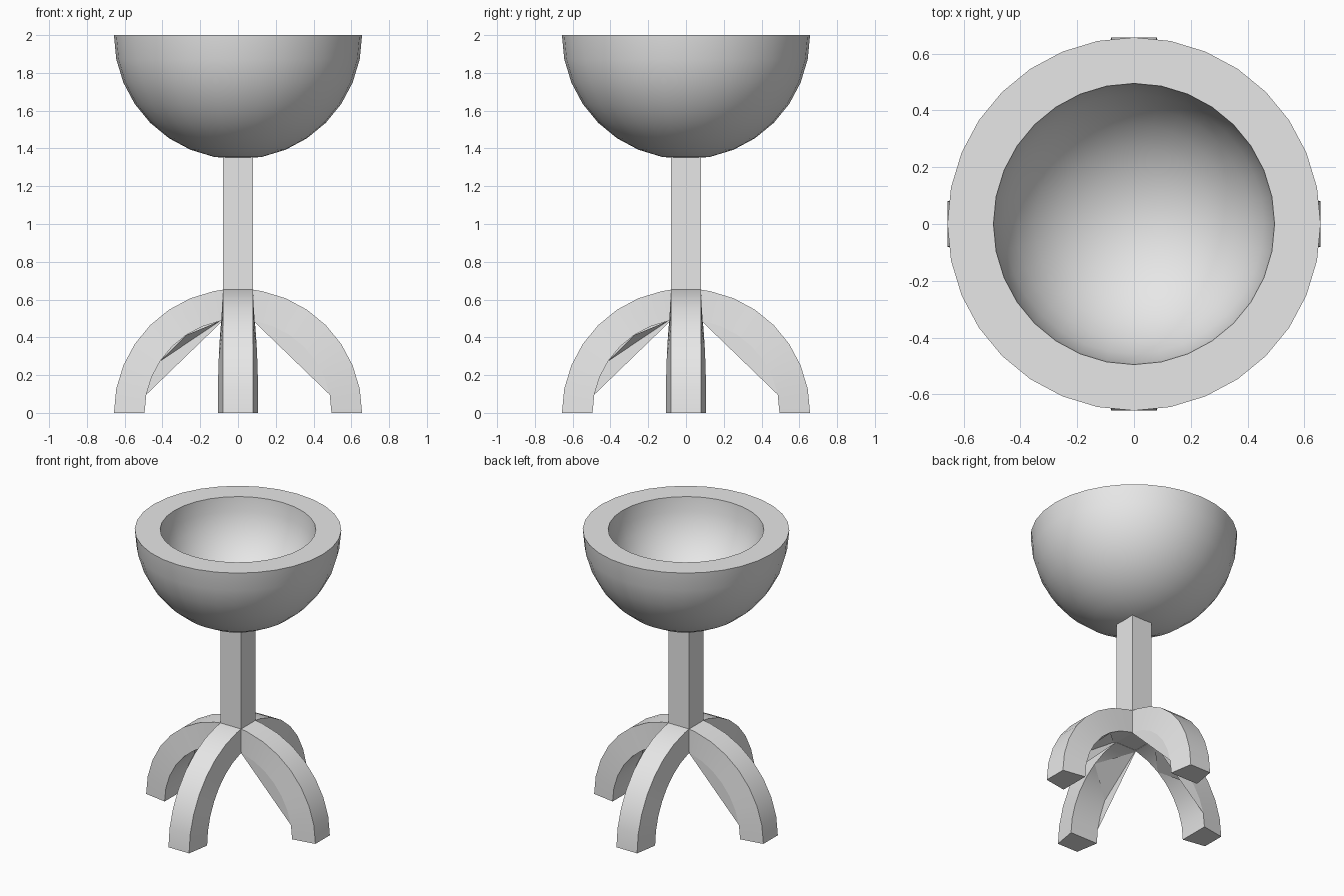
import bpy, bmesh
from math import sin, cos, pi, acos

cube = bpy.data.objects.get("Cube")
if cube:
    bpy.data.objects.remove(cube, do_unlink=True)

R_OUT, R_IN, HALF = 0.657, 0.495, 0.08
FLARE = 0.027   # extra half width of the inner leg edge at the foot
STEPS = 8

grey = bpy.data.materials.new("plain grey")
grey.use_nodes = True
colour = (0.8, 0.8, 0.8, 1)
grey.diffuse_color = colour
grey.node_tree.nodes["Principled BSDF"].inputs["Base Color"].default_value = colour


def add_object(name, bm, smooth=True, turn=0):
    mesh = bpy.data.meshes.new(name)
    bm.to_mesh(mesh)
    bm.free()
    mesh.materials.append(grey)
    ob = bpy.data.objects.new(name, mesh)
    ob.rotation_euler.z = turn
    bpy.context.collection.objects.link(ob)
    if smooth:
        bpy.ops.object.select_all(action='DESELECT')
        ob.select_set(True)
        bpy.context.view_layer.objects.active = ob
        bpy.ops.object.shade_smooth_by_angle(angle=pi / 6)
    return ob


# Bowl: thick half sphere, spun from its section
bm = bmesh.new()
quarter = [i * pi / 2 / STEPS for i in range(STEPS + 1)]
section = [(R_OUT * sin(a), 2 - R_OUT * cos(a)) for a in quarter]
section += [(R_IN * sin(a), 2 - R_IN * cos(a)) for a in reversed(quarter)]
verts = [bm.verts.new((x, 0, z)) for x, z in section]
edges = [bm.edges.new(pair) for pair in zip(verts, verts[1:])]
bmesh.ops.spin(bm, geom=verts + edges, cent=(0, 0, 0), axis=(0, 0, 1),
               angle=2 * pi, steps=32)
bmesh.ops.remove_doubles(bm, verts=bm.verts, dist=0.0005)
bmesh.ops.recalc_face_normals(bm, faces=bm.faces)
add_object("bowl", bm)

# Square stem, down through the crossing of the legs
bm = bmesh.new()
bmesh.ops.create_cube(bm, size=1)
bottom, top = 0.49, 1.36
for v in bm.verts:
    v.co = (v.co.x * 2 * HALF, v.co.y * 2 * HALF,
            bottom + (v.co.z + 0.5) * (top - bottom))
add_object("stem", bm, smooth=False)


def arc(radius):
    end = acos(HALF / radius)
    angles = [i * pi / 2 / STEPS for i in range(STEPS)] + [end]
    return [(radius * cos(a), radius * sin(a), a) for a in angles]


def inner_half(a):
    return HALF + FLARE * cos(a)


def make_leg(name, turn):
    bm = bmesh.new()
    rings = []
    for (xo, zo, _), (xi, zi, a) in zip(arc(R_OUT), arc(R_IN)):
        w = inner_half(a)
        rings.append([bm.verts.new(c) for c in (
            (xo, -HALF, zo), (xo, HALF, zo), (xi, w, zi), (xi, -w, zi))])
    for low, high in zip(rings, rings[1:]):
        for k in range(4):
            n = (k + 1) % 4
            bm.faces.new((low[k], low[n], high[n], high[k]))
    bm.faces.new(rings[0])
    bm.faces.new(rings[-1])
    bmesh.ops.recalc_face_normals(bm, faces=bm.faces)
    add_object(name, bm, turn=turn)


def make_web(name, turn):
    # Thin sheet between the inner arc and its chord, on one side of the leg
    bm = bmesh.new()
    points = arc(R_IN)[1:]
    verts = [bm.verts.new((x, -inner_half(a), z)) for x, z, a in points]
    for a, b in zip(verts[1:-1], verts[2:]):
        bm.faces.new((verts[0], a, b))
    for f in bm.faces:
        f.normal_update()
        if f.normal.y > 0:
            f.normal_flip()
    # Slanted sliver bridging to the other side
    low, mid, high = points[2], points[4], points[6]
    corners = [bm.verts.new((x, s * inner_half(a), z))
               for (x, z, a), s in ((low, -1), (high, -1), (mid, 1))]
    f = bm.faces.new(corners)
    f.normal_update()
    if f.normal.z > 0:
        f.normal_flip()
    add_object(name, bm, smooth=False, turn=turn)


# Four arched legs
for i, side in enumerate(("left", "back", "right", "front")):
    make_leg(side + "_leg", i * pi / 2)
    make_web(side + "_leg_web", i * pi / 2)
